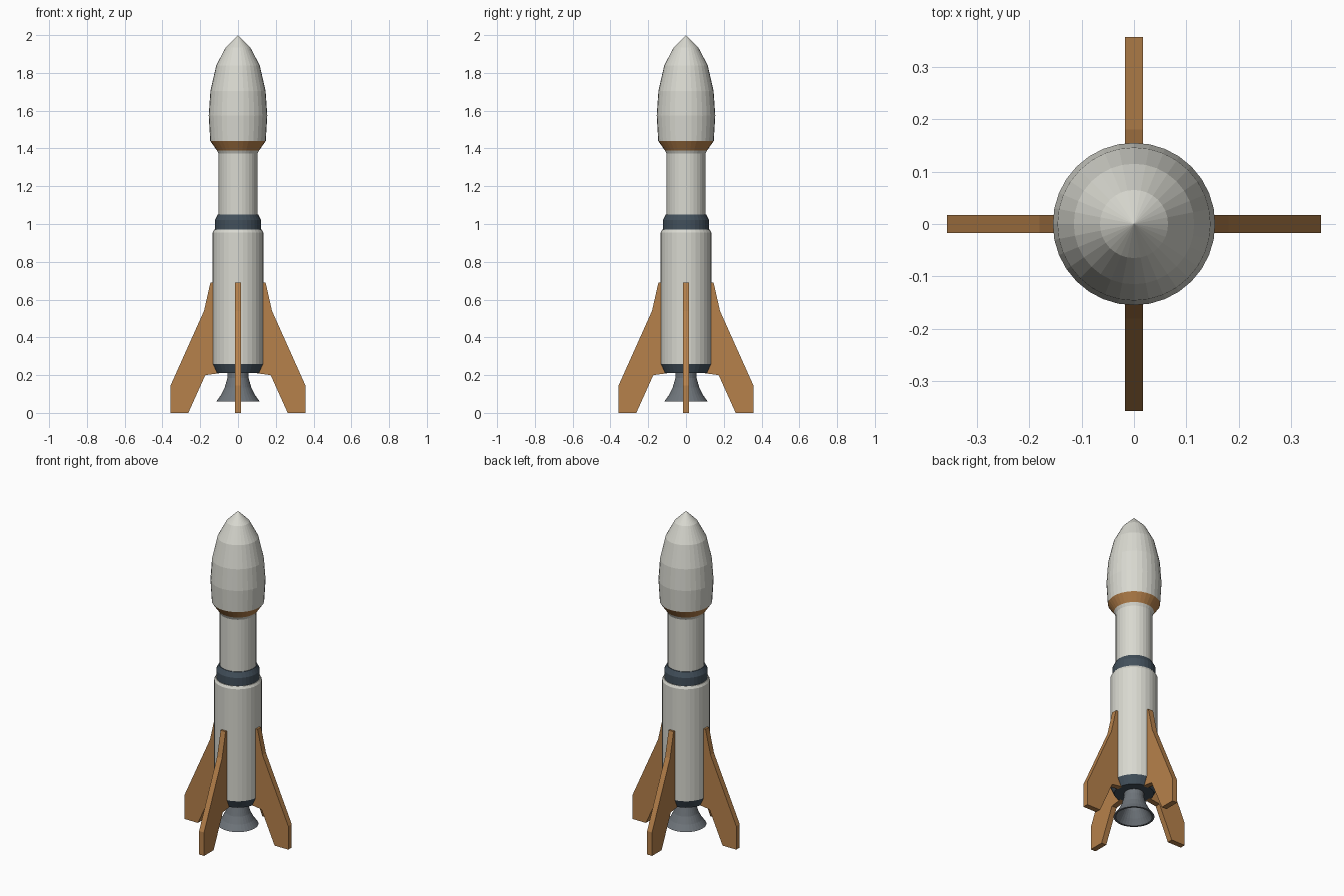
import bpy, bmesh, math
from mathutils import Matrix

if "Cube" in bpy.data.objects:
    bpy.data.objects.remove(bpy.data.objects["Cube"])

SIDES = 32


def material(name, color):
    m = bpy.data.materials.new(name)
    m.diffuse_color = (*color, 1)
    m.use_nodes = True
    m.node_tree.nodes["Principled BSDF"].inputs["Base Color"].default_value = m.diffuse_color
    return m


WHITE = material("warm_white", (0.69, 0.69, 0.63))
ORANGE = material("burnt_orange", (0.47, 0.22, 0.07))
DARK = material("dark_slate", (0.055, 0.08, 0.105))
METAL = material("nozzle_grey", (0.16, 0.18, 0.20))


def finish(name, bm, mat):
    bmesh.ops.remove_doubles(bm, verts=bm.verts, dist=1e-5)
    bmesh.ops.recalc_face_normals(bm, faces=bm.faces)
    mesh = bpy.data.meshes.new(name)
    bm.to_mesh(mesh)
    bm.free()
    mesh.materials.append(mat)
    obj = bpy.data.objects.new(name, mesh)
    bpy.context.collection.objects.link(obj)
    return obj


def lathe(name, profile, mat):
    """Revolve (radius, height) points around the z axis."""
    bm = bmesh.new()
    verts = [bm.verts.new((r, 0, z)) for r, z in profile]
    edges = [bm.edges.new(pair) for pair in zip(verts, verts[1:])]
    bmesh.ops.spin(bm, geom=verts + edges, cent=(0, 0, 0), axis=(0, 0, 1),
                   angle=math.tau, steps=SIDES, use_duplicate=False)
    bmesh.ops.remove_doubles(bm, verts=bm.verts, dist=1e-5)
    bmesh.ops.dissolve_degenerate(bm, edges=bm.edges, dist=1e-6)
    return finish(name, bm, mat)


# Lower stage, with a chamfered base and shoulder
lathe("base_ring", [(0, 0.21), (0.112, 0.21), (0.134, 0.26), (0, 0.26)], DARK)
lathe("lower_body", [(0, 0.26), (0.134, 0.26), (0.134, 0.955),
                     (0.126, 0.97), (0, 0.97)], WHITE)

# Collar and upper stage
lathe("collar", [(0, 0.97), (0.122, 0.97), (0.122, 1.02),
                 (0.107, 1.05), (0, 1.05)], DARK)
lathe("upper_body", [(0, 1.05), (0.103, 1.05), (0.103, 1.372),
                     (0.112, 1.39), (0, 1.39)], WHITE)

# Flared band and pointed fairing
lathe("fairing_band", [(0, 1.39), (0.112, 1.39), (0.147, 1.44), (0, 1.44)], ORANGE)
lathe("nose_fairing", [(0, 1.44), (0.147, 1.44), (0.155, 1.575), (0.146, 1.705),
                       (0.115, 1.84), (0.065, 1.935), (0, 2.0)], WHITE)

# Hollow engine bell
lathe("engine_nozzle", [(0, 0.215), (0.056, 0.215), (0.056, 0.185), (0.07, 0.135),
                        (0.09, 0.095), (0.115, 0.06), (0.103, 0.06), (0.08, 0.095),
                        (0.058, 0.135), (0.042, 0.18), (0, 0.18)], METAL)

# Four swept fins
FIN = [(0.10, 0.69), (0.146, 0.69), (0.18, 0.54), (0.357, 0.145), (0.357, 0),
       (0.263, 0), (0.173, 0.2), (0.10, 0.21)]
for i, side in enumerate(("right", "back", "left", "front")):
    bm = bmesh.new()
    face = bm.faces.new([bm.verts.new((x, -0.017, z)) for x, z in FIN])
    ext = bmesh.ops.extrude_face_region(bm, geom=[face])
    new = [v for v in ext["geom"] if isinstance(v, bmesh.types.BMVert)]
    bmesh.ops.translate(bm, verts=new, vec=(0, 0.034, 0))
    bm.transform(Matrix.Rotation(i * math.pi / 2, 4, 'Z'))
    finish(side + "_fin", bm, ORANGE)
